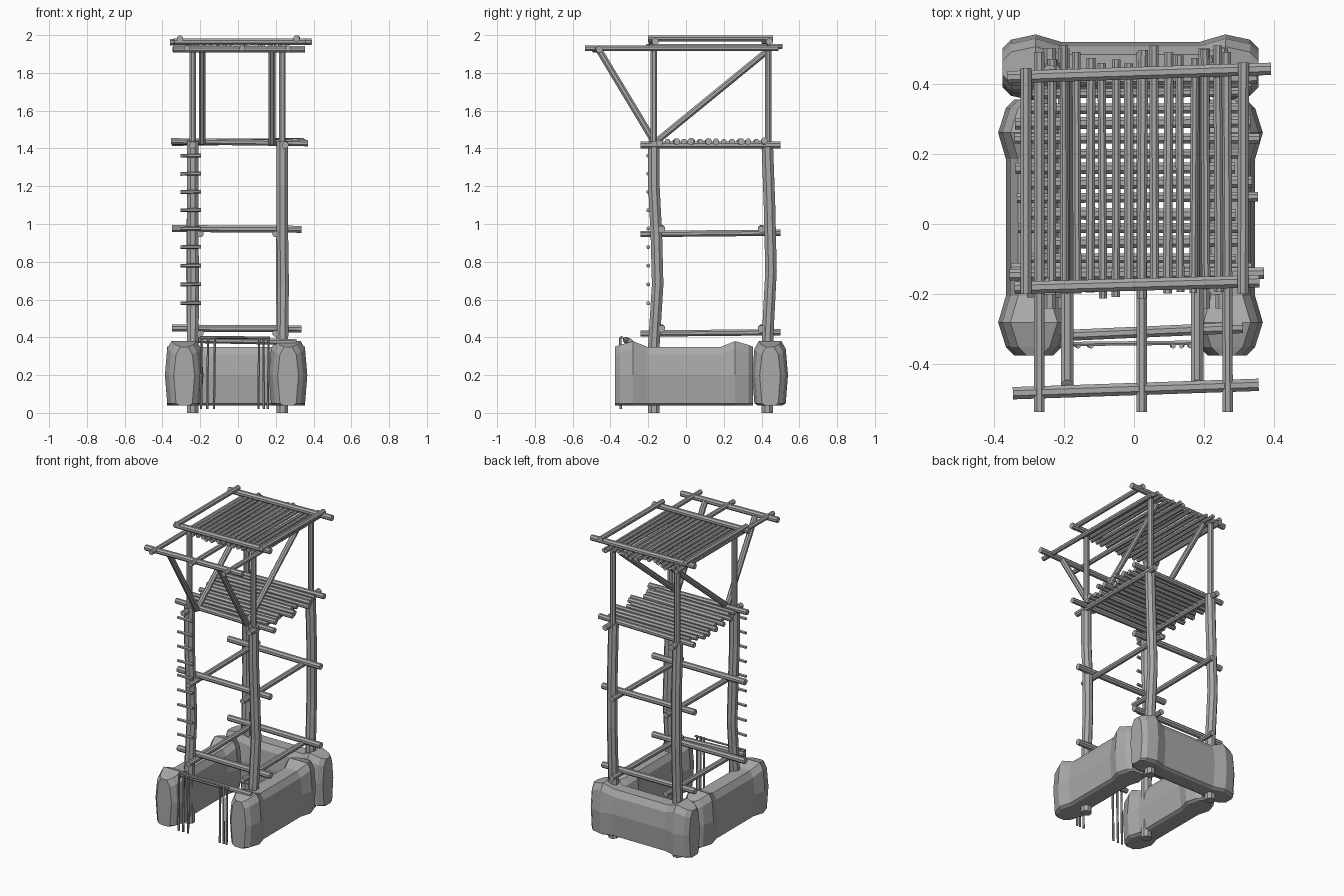
import bpy, bmesh, math, random
from mathutils import Vector

if "Cube" in bpy.data.objects:
    bpy.data.objects.remove(bpy.data.objects["Cube"])
random.seed(4)

grey = bpy.data.materials.new("plain grey")
grey.diffuse_color = (0.4, 0.4, 0.4, 1)
grey.use_nodes = True
grey.node_tree.nodes["Principled BSDF"].inputs["Base Color"].default_value = grey.diffuse_color


def finish(bm, name):
    bmesh.ops.recalc_face_normals(bm, faces=bm.faces)
    me = bpy.data.meshes.new(name)
    bm.to_mesh(me)
    bm.free()
    me.materials.append(grey)
    ob = bpy.data.objects.new(name, me)
    bpy.context.collection.objects.link(ob)
    return ob


def loft(name, rings):
    """Skin a list of equal point rings and cap both ends."""
    bm = bmesh.new()
    vs = [[bm.verts.new(p) for p in r] for r in rings]
    n = len(rings[0])
    for a, b in zip(vs, vs[1:]):
        for i in range(n):
            j = (i + 1) % n
            bm.faces.new((a[i], a[j], b[j], b[i]))
    bm.faces.new(vs[0][::-1])
    bm.faces.new(vs[-1])
    return finish(bm, name)


def log(name, pts, r, sides=8):
    """Low-poly log through the given points."""
    pts = [Vector(p) for p in pts]
    d = (pts[-1] - pts[0]).normalized()
    u = d.cross(Vector((0, 1, 0)) if abs(d.z) > 0.9 else Vector((0, 0, 1))).normalized()
    v = d.cross(u)
    ang = [2 * math.pi * (i + 0.5) / sides for i in range(sides)]
    return loft(name, [[p + r * (math.cos(a) * u + math.sin(a) * v) for a in ang] for p in pts])


def bag(name, centre, half, along_x):
    """Bulging wall block, swollen near both ends. half = (half length, half width)."""
    L, W = half
    rings = []
    prof = [(L, .055, .35), (L - .025, .08, .36), (L - .095, W, .38), (L - .17, W - .022, .35)]
    prof = [(-l, w, t) for l, w, t in prof] + [(l, w, t) for l, w, t in prof[::-1]]
    for l, w, t in prof:
        sec = [(w - .03, .04), (w - .012, .05), (w, .2), (w - .012, t - .04), (w - .035, t)]
        sec += [(-s, z) for s, z in sec[::-1]]
        rings.append([(centre[0] + (l if along_x else s), centre[1] + (s if along_x else l), z)
                      for s, z in sec])
    return loft(name, rings)


# Base walls: two sides and the back
bag("left_base_wall", (-.285, -.01), (.365, .102), False)
bag("right_base_wall", (.265, -.01), (.365, .102), False)
bag("back_base_wall", (-.01, .445), (.365, .095), True)

# Crooked main posts and thin upper posts
for side, x in (("left", -.24), ("right", .235)):
    log(f"{side}_front_post", [(x, -.17, 0), (x, -.17, .36), (x + .004, -.15, .68),
        (x, -.157, .95), (x, -.17, 1.2), (x, -.17, 1.44)], .033)
    log(f"{side}_back_post", [(x, .43, 0), (x, .432, .4), (x - .004, .45, .75),
        (x, .442, 1.1), (x, .43, 1.43)], .033)
    log(f"{side}_front_upper_post", [(x, -.17, 1.42), (x, -.17, 1.95)], .019)
    log(f"{side}_back_upper_post", [(x, .435, 1.42), (x, .435, 1.96)], .019)
    # Diagonal braces
    s = -.19 if x < 0 else .18
    log(f"{side}_front_brace", [(s, -.165, 1.43), (s, -.46, 1.92)], .019)
    log(f"{side}_rear_brace", [(s, -.165, 1.43), (s, .435, 1.92)], .018)

# Cross beams at the two lower levels
for lvl, z in (("low", .445), ("middle", .972)):
    for nm, y in (("front", -.13), ("back", .4)):
        log(f"{lvl}_{nm}_beam", [(-.35, y, z + .004), (.335, y, z)], .02)
    for nm, x in (("left", -.2), ("right", .2)):
        log(f"{lvl}_{nm}_beam", [(x, -.24, z - .025), (x, .5, z - .018)], .018)

# Platform
for nm, x in (("left", -.24), ("right", .25)):
    log(f"platform_{nm}_beam", [(x, -.24, 1.418), (x, .5, 1.418)], .019)
log("platform_front_beam", [(-.355, -.145, 1.438), (.37, -.14, 1.428)], .018)
log("platform_back_beam", [(-.35, .41, 1.43), (.35, .415, 1.44)], .018)
for i in range(12):
    y = -.097 + i * .0425
    log("platform_slat", [(-random.uniform(.28, .345), y, 1.435),
        (random.uniform(.28, .37), y + random.uniform(-.008, .008), 1.437)],
        random.uniform(.014, .019))

# Roof: forward poles, front crossbar, slats and top frame
for x0, x1 in ((-.27, -.27), (.022, .022), (.267, .262)):
    log("roof_pole", [(x0, -.535, 1.93), (x1, .49, 1.93)], .016)
log("awning_crossbar", [(-.345, -.482, 1.925), (.355, -.458, 1.925)], .019)
for i in range(14):
    x = -.235 + i * .0367
    log("roof_slat", [(x, -random.uniform(.185, .215), 1.94),
        (x + random.uniform(-.005, .005), random.uniform(.455, .51), 1.94)],
        random.uniform(.012, .015))
log("roof_front_beam", [(-.34, -.182, 1.965), (.357, -.163, 1.965)], .019)
log("roof_back_beam", [(-.36, .418, 1.963), (.39, .442, 1.965)], .019)
log("roof_left_beam", [(-.308, -.2, 1.982), (-.308, .445, 1.982)], .017)
log("roof_right_beam", [(.31, -.2, 1.982), (.312, .46, 1.982)], .017)

# Ladder rungs on the left front post
for i in range(9):
    z = .58 + i * .1 - .0003 * i * i
    log("ladder_rung", [(-.305, -.2, z), (-.195, -.2, z + .002)], .01, 6)

# Entrance bar with hanging sticks
log("entrance_bar", [(-.21, -.318, .385), (.31, -.295, .375)], .017)
log("entrance_rod", [(-.2, -.342, .4), (.17, -.338, .398)], .007, 6)
for x in (-.192, -.158, -.122, .112, .135, .162):
    log("hanging_stick", [(x, -.348, .4), (x + random.uniform(-.006, .006), -.346, .02)], .007, 6)
